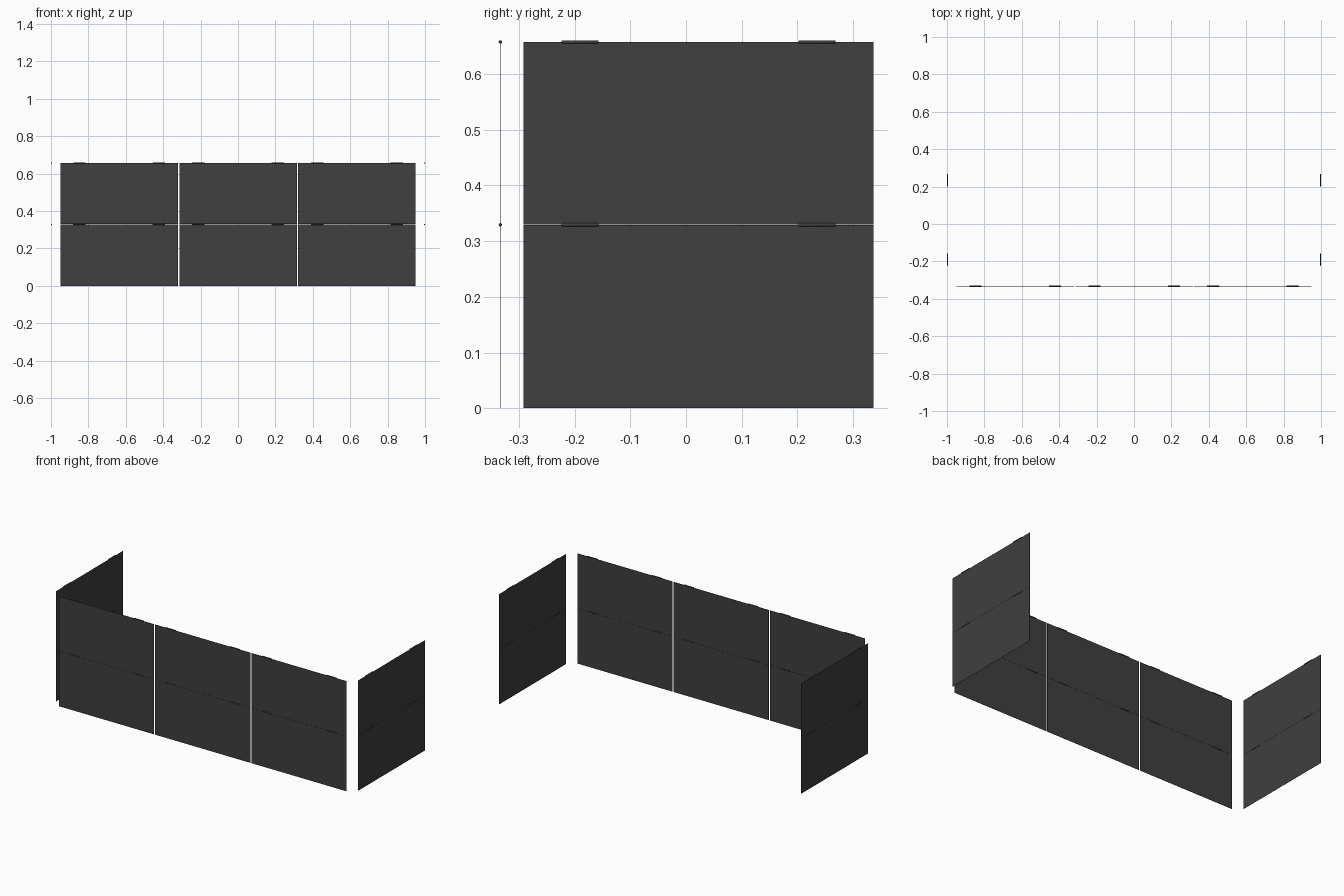
import bpy, bmesh, math
from mathutils import Matrix

if "Cube" in bpy.data.objects:
    bpy.data.objects.remove(bpy.data.objects["Cube"])

W, H, T = 0.628, 0.657, 0.0012     # panel width, height, thickness
SEAM = 0.329                       # height of the fold line
R, L = 0.003, 0.067                # hinge radius and length

mat = bpy.data.materials.new("dark_grey")
mat.diffuse_color = (0.05, 0.05, 0.05, 1)
mat.use_nodes = True
mat.node_tree.nodes["Principled BSDF"].inputs["Base Color"].default_value = mat.diffuse_color


def add_object(name, bm, place):
    me = bpy.data.meshes.new(name)
    bm.to_mesh(me)
    bm.free()
    me.materials.append(mat)
    ob = bpy.data.objects.new(name, me)
    ob.matrix_world = place
    bpy.context.collection.objects.link(ob)
    return ob


def leaf(name, z0, z1, place):
    # thin flat sheet standing in the local xz plane
    bm = bmesh.new()
    m = Matrix.Translation((0, 0, (z0 + z1) / 2)) @ Matrix.Diagonal((W, T, z1 - z0, 1))
    bmesh.ops.create_cube(bm, size=1, matrix=m)
    add_object(name, bm, place)


def hinge(name, x, z, place):
    # small pin with rounded ends, spun around the local x axis
    bm = bmesh.new()
    h = L / 2
    profile = [(-h, 0), (-h + 0.0004, R * 0.6), (-h + 0.0015, R),
               (h - 0.0015, R), (h - 0.0004, R * 0.6), (h, 0)]
    vs = [bm.verts.new((px, pr, 0)) for px, pr in profile]
    es = [bm.edges.new(pair) for pair in zip(vs, vs[1:])]
    bmesh.ops.spin(bm, geom=vs + es, cent=(0, 0, 0), axis=(1, 0, 0),
                   angle=2 * math.pi, steps=16, use_duplicate=False)
    bmesh.ops.remove_doubles(bm, verts=bm.verts, dist=0.00005)
    bmesh.ops.recalc_face_normals(bm, faces=bm.faces)
    for f in bm.faces:
        f.smooth = True
    add_object(name, bm, place @ Matrix.Translation((x, 0, z)))


def panel(name, x, y, angle):
    place = Matrix.Translation((x, y, 0)) @ Matrix.Rotation(angle, 4, 'Z')
    # lower and upper leaf meeting at the fold
    leaf(name + "_lower_leaf", 0, SEAM - 0.0003, place)
    leaf(name + "_upper_leaf", SEAM + 0.0003, H, place)
    # hinge pins along the fold and the top edge
    for row, z in (("fold", SEAM), ("top", H)):
        for i, hx in enumerate((-0.2125, 0.2125)):
            hinge(f"{name}_{row}_hinge_{i + 1}", hx, z, place)


# three panels across the front
for label, x in (("left", -0.635), ("middle", 0.001), ("right", 0.636)):
    panel("front_" + label, x, -0.333, 0)

# one panel on each side
for label, s in (("left", -1), ("right", 1)):
    panel("side_" + label, s * 0.997, 0.0225, s * math.pi / 2)
